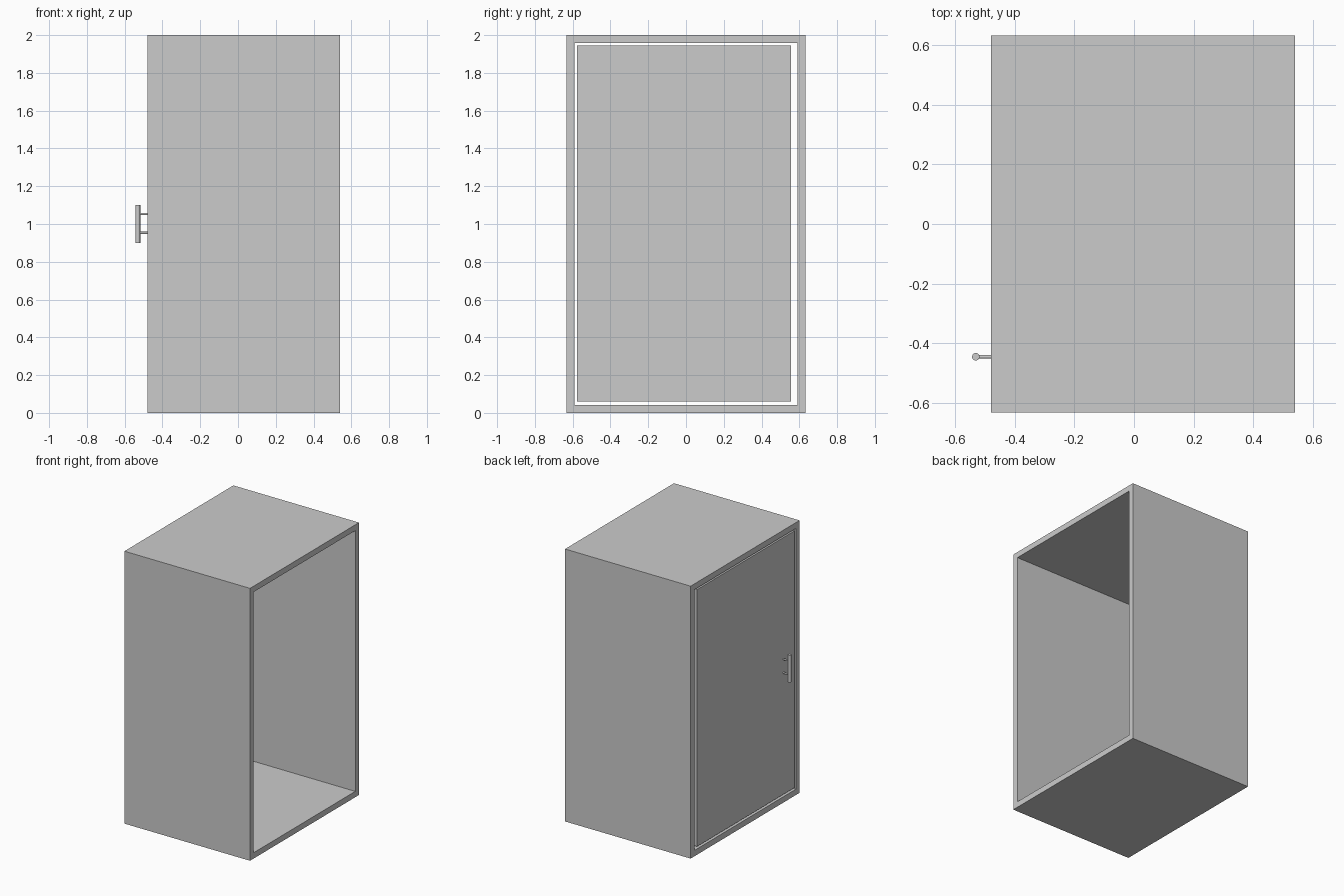
import bpy
import bmesh
from math import pi
from mathutils import Matrix, Vector

default = bpy.data.objects.get("Cube")
if default:
    bpy.data.objects.remove(default, do_unlink=True)

grey = bpy.data.materials.new("light_grey")
grey.use_nodes = True
colour = (0.6, 0.6, 0.6, 1)
grey.diffuse_color = colour
grey.node_tree.nodes["Principled BSDF"].inputs["Base Color"].default_value = colour


def add_object(name, bm):
    mesh = bpy.data.meshes.new(name)
    bm.to_mesh(mesh)
    bm.free()
    mesh.materials.append(grey)
    obj = bpy.data.objects.new(name, mesh)
    bpy.context.collection.objects.link(obj)
    return obj


def box(low, high):
    low, high = Vector(low), Vector(high)
    bm = bmesh.new()
    place = Matrix.Translation((low + high) / 2) @ Matrix.Diagonal((high - low).to_4d())
    bmesh.ops.create_cube(bm, size=1, matrix=place)
    return bm


def rod(name, centre, radius, length, turn):
    bm = bmesh.new()
    place = Matrix.Translation(centre) @ Matrix.Rotation(turn, 4, "Y")
    bmesh.ops.create_cone(bm, cap_ends=True, segments=24, radius1=radius,
                          radius2=radius, depth=length, matrix=place)
    for face in bm.faces:
        face.smooth = len(face.verts) == 4
    for edge in bm.edges:
        edge.smooth = all(face.smooth for face in edge.link_faces)
    return add_object(name, bm)


door_side, open_side = -0.48, 0.54

# Cabinet shell: a box open at both x ends, thickened inwards
bm = box((door_side, -0.632, 0), (open_side, 0.632, 2))
ends = [f for f in bm.faces if abs(f.normal.x) > 0.5]
bmesh.ops.delete(bm, geom=ends, context="FACES_ONLY")
shell = add_object("cabinet_shell", bm)
walls = shell.modifiers.new("wall_thickness", "SOLIDIFY")
walls.thickness = 0.043
walls.offset = -1
walls.use_even_offset = True

# Door panel set into one end with a gap all round
add_object("door", box((door_side, -0.576, 0.06), (door_side + 0.04, 0.557, 1.946)))

# Door handle: upright bar on two short posts
bar_x, bar_y = -0.53, -0.445
rod("handle_bar", (bar_x, bar_y, 1), 0.0125, 0.2, 0)
for name, z in (("handle_post_lower", 0.953), ("handle_post_upper", 1.053)):
    rod(name, ((bar_x + door_side) / 2, bar_y, z), 0.006, door_side - bar_x, pi / 2)
